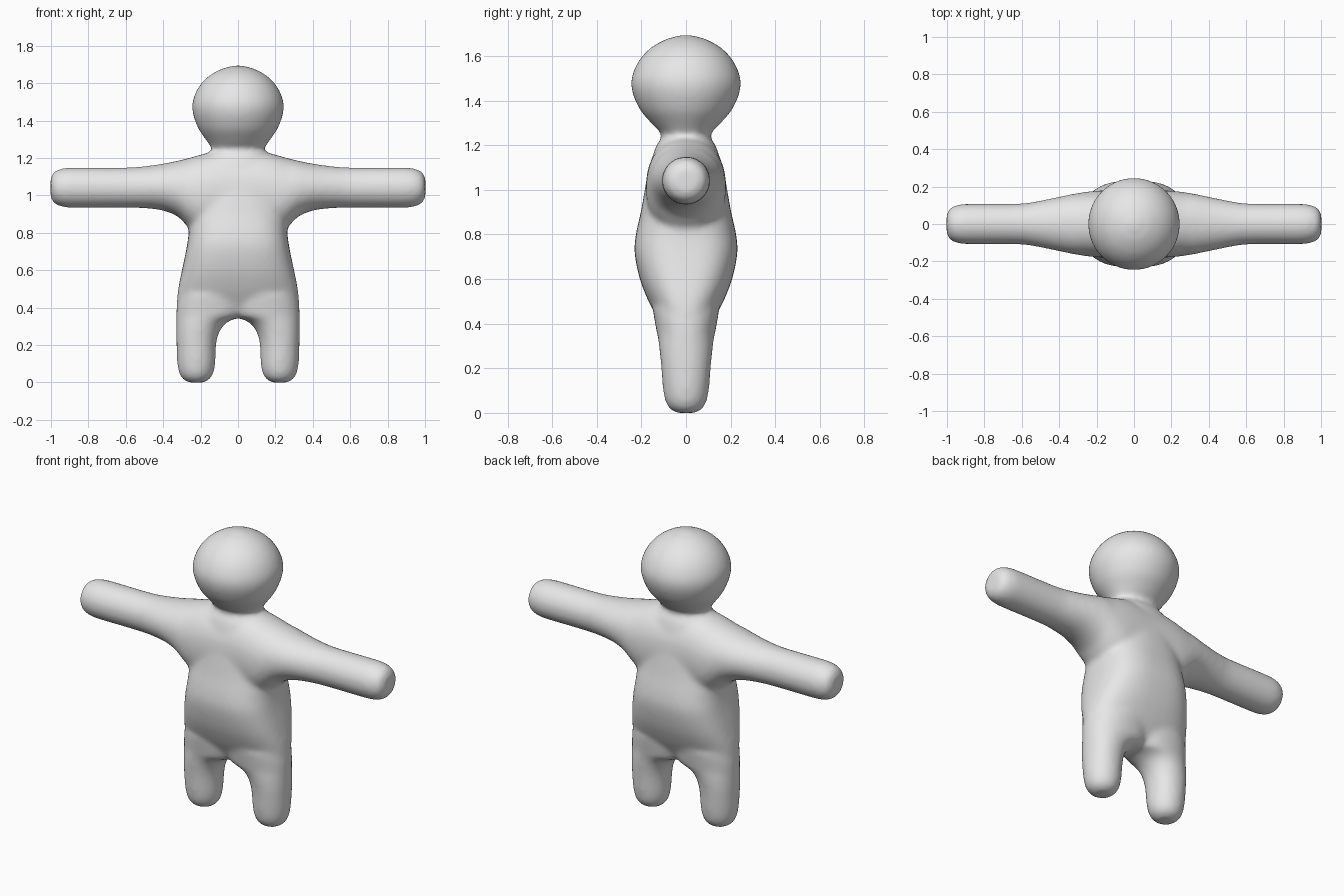
import bpy, bmesh, math

SIDES = 40


def smooth_rows(rows, steps=4):
    """Cubic interpolation of the section table along its first column."""
    out = []
    for i in range(len(rows) - 1):
        p, q = rows[i], rows[i + 1]
        before, after = rows[max(i - 1, 0)], rows[min(i + 2, len(rows) - 1)]
        h = q[0] - p[0]
        for s in range(steps):
            t = s / steps
            row = [p[0] + t * h]
            for k in range(1, len(p)):
                m0 = (q[k] - before[k]) / (q[0] - before[0]) * h
                m1 = (after[k] - p[k]) / (after[0] - p[0]) * h
                row.append((2*t**3 - 3*t*t + 1) * p[k] + (t**3 - 2*t*t + t) * m0
                           + (3*t*t - 2*t**3) * q[k] + (t**3 - t*t) * m1)
            out.append(row)
    out.append(list(rows[-1]))
    return out


def loft(bm, rows, place):
    """Closed tube of rounded sections: (position, low, high, half depth, squareness)."""
    rings = []
    for pos, lo, hi, depth, n in smooth_rows(rows):
        ring = []
        for i in range(SIDES):
            a = 2 * math.pi * i / SIDES
            c, s = math.cos(a), math.sin(a)
            u = math.copysign(abs(c) ** (2 / n), c) * (hi - lo) / 2 + (hi + lo) / 2
            v = math.copysign(abs(s) ** (2 / n), s) * depth
            ring.append(bm.verts.new(place(pos, u, v)))
        rings.append(ring)
    faces = [bm.faces.new(rings[0]), bm.faces.new(rings[-1])]
    for r0, r1 in zip(rings, rings[1:]):
        for i in range(SIDES):
            j = (i + 1) % SIDES
            faces.append(bm.faces.new((r0[i], r0[j], r1[j], r1[i])))
    bmesh.ops.recalc_face_normals(bm, faces=faces)


bm = bmesh.new()

# Torso, neck and head: height, half width, half depth, squareness
trunk = [
    (0.36, 0.30, 0.09, 2.4), (0.42, 0.325, 0.125, 2.4), (0.50, 0.320, 0.168, 2.5),
    (0.60, 0.300, 0.207, 2.7), (0.72, 0.275, 0.231, 2.8), (0.80, 0.264, 0.225, 2.7),
    (0.90, 0.262, 0.203, 2.5), (1.00, 0.255, 0.185, 2.4), (1.10, 0.235, 0.165, 2.3),
    (1.20, 0.185, 0.133, 2.2), (1.245, 0.142, 0.106, 2.1), (1.28, 0.160, 0.138, 2.0),
    (1.36, 0.214, 0.207, 2.0), (1.47, 0.246, 0.247, 2.0), (1.56, 0.222, 0.223, 2.0),
    (1.63, 0.166, 0.167, 2.0), (1.675, 0.092, 0.092, 2.0), (1.695, 0.02, 0.02, 2.0),
]
loft(bm, [(z, -w, w, d, n) for z, w, d, n in trunk], lambda z, x, y: (x, y, z))

# Legs: height, inner x, outer x, half depth, squareness
leg = [
    (0.0, 0.175, 0.270, 0.046, 2), (0.02, 0.148, 0.298, 0.075, 2),
    (0.05, 0.131, 0.315, 0.092, 2), (0.10, 0.121, 0.325, 0.103, 2),
    (0.20, 0.117, 0.329, 0.111, 2.1), (0.26, 0.104, 0.330, 0.117, 2.1),
    (0.31, 0.072, 0.330, 0.122, 2.1), (0.335, 0.032, 0.330, 0.126, 2.1),
    (0.355, -0.03, 0.330, 0.130, 2.2), (0.42, -0.06, 0.327, 0.142, 2.2),
    (0.47, -0.05, 0.315, 0.150, 2.2),
]
# Arms: distance out, underside z, top z, half depth, squareness
arm = [
    (0.0, 0.78, 1.235, 0.180, 2.2), (0.12, 0.78, 1.235, 0.180, 2.2),
    (0.20, 0.79, 1.218, 0.178, 2.2), (0.27, 0.835, 1.198, 0.170, 2.1),
    (0.32, 0.885, 1.186, 0.162, 2.1), (0.40, 0.918, 1.170, 0.146, 2),
    (0.50, 0.931, 1.156, 0.125, 2), (0.60, 0.934, 1.149, 0.110, 2),
    (0.88, 0.934, 1.149, 0.108, 2), (0.93, 0.937, 1.146, 0.105, 2),
    (0.97, 0.949, 1.134, 0.093, 2), (0.99, 0.965, 1.118, 0.077, 2),
    (1.002, 0.99, 1.093, 0.050, 2),
]
for side in (-1, 1):
    loft(bm, leg, lambda z, x, y: (side * x, y, z))
    loft(bm, arm, lambda x, z, y: (side * x, y, z))

mesh = bpy.data.meshes.new("body")
bm.to_mesh(mesh)
bm.free()
body = bpy.data.objects.new("body", mesh)
bpy.context.collection.objects.link(body)

grey = bpy.data.materials.new("light_grey")
grey.diffuse_color = (0.8, 0.8, 0.8, 1)
mesh.materials.append(grey)

# Fuse the parts into one skin and soften the joins
fuse = body.modifiers.new("fuse", 'REMESH')
fuse.mode = 'VOXEL'
fuse.voxel_size = 0.013
fuse.use_smooth_shade = True
soften = body.modifiers.new("soften", 'SMOOTH')
soften.factor = 0.5
soften.iterations = 14
